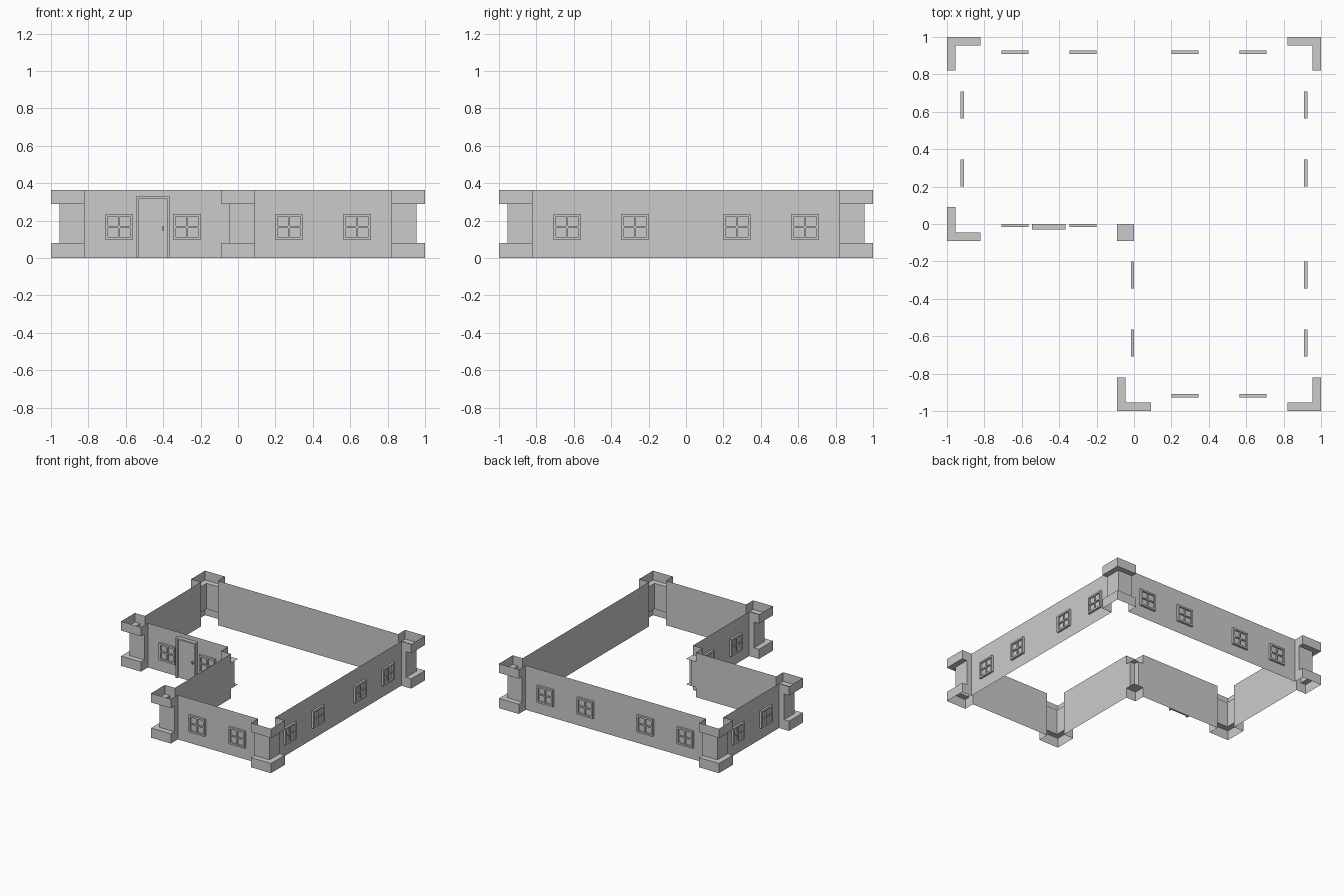
import bpy, bmesh, math
from mathutils import Matrix, Vector

if "Cube" in bpy.data.objects:
    bpy.data.objects.remove(bpy.data.objects["Cube"])

H = 0.365       # wall height
Z1, Z2 = 0.08, 0.29   # recess of the corner pillars
OUT, MID = 0.09, 0.045


def finish(bm, name, matrix=None):
    bmesh.ops.remove_doubles(bm, verts=bm.verts, dist=1e-5)
    bmesh.ops.recalc_face_normals(bm, faces=bm.faces)
    me = bpy.data.meshes.new(name)
    bm.to_mesh(me)
    bm.free()
    ob = bpy.data.objects.new(name, me)
    bpy.context.collection.objects.link(ob)
    if matrix:
        ob.matrix_world = matrix
    return ob


def quad(bm, *pts):
    return bm.faces.new([bm.verts.new(p) for p in pts])


def box(bm, x0, x1, y0, y1, z0, z1):
    m = Matrix.Translation(((x0 + x1) / 2, (y0 + y1) / 2, (z0 + z1) / 2)) @ \
        Matrix.Diagonal((x1 - x0, y1 - y0, z1 - z0, 1))
    bmesh.ops.create_cube(bm, size=1, matrix=m)


def wall(name, a, b):
    bm = bmesh.new()
    f = quad(bm, (*a, 0), (*b, 0), (*b, H), (*a, H))
    me = finish(bm, name).data
    # a is left and b right when seen from outside
    n = Vector((b[1] - a[1], a[0] - b[0], 0))
    if me.polygons[0].normal.dot(n) < 0:
        me.flip_normals()


def pillar(name, cx, cy, sx, sy, concave=False):
    bm = bmesh.new()
    e, root = (0, OUT) if concave else (-OUT, 0)

    def P(u, v, z):
        return (cx + sx * u, cy + sy * v, z)

    def strip(p, q, z0, z1):
        quad(bm, P(*p, z0), P(*q, z0), P(*q, z1), P(*p, z1))

    # upright faces and end returns to the walls
    for d, z0, z1 in ((OUT, 0, Z1), (MID, Z1, Z2), (OUT, Z2, H)):
        strip((e, d), (d, d), z0, z1)
        strip((d, d), (d, e), z0, z1)
        if abs(d - root) > 1e-4:
            strip((e, root), (e, d), z0, z1)
            strip((d, e), (root, e), z0, z1)
    # ledges
    for z in (Z1, Z2):
        if concave:
            quad(bm, P(0, 0, z), P(OUT, 0, z), P(OUT, OUT, z), P(0, OUT, z))
        else:
            quad(bm, P(e, MID, z), P(MID, MID, z), P(OUT, OUT, z), P(e, OUT, z))
            quad(bm, P(MID, e, z), P(OUT, e, z), P(OUT, OUT, z), P(MID, MID, z))
    finish(bm, name)


def window(name, x, y, angle):
    bm = bmesh.new()
    w, h, f, t = 0.0725, 0.07, 0.014, 0.017
    for s in (-1, 1):
        xs = sorted((s * w, s * (w - f)))
        zs = sorted((s * h, s * (h - f)))
        box(bm, *xs, -t, 0, -h, h)
        box(bm, -w + f, w - f, -t, 0, *zs)
    # glazing bars and pane
    box(bm, -0.005, 0.005, -t * 0.8, 0, -h + f, h - f)
    box(bm, -w + f, w - f, -t * 0.8, 0, -0.005, 0.005)
    box(bm, -w + f, w - f, -0.004, 0, -h + f, h - f)
    finish(bm, name, Matrix.Translation((x, y, 0.166)) @
           Matrix.Rotation(math.radians(angle), 4, 'Z'))


# walls, single sheets
W, E = 0.91, 0.82
wall("back_wall", (E, W), (-E, W))
wall("right_wall", (W, -E), (W, E))
wall("front_wall", (OUT, -W), (E, -W))
wall("inner_side_wall", (0, -OUT), (0, -E))
wall("inner_front_wall", (-E, 0), (-OUT, 0))
wall("left_wall", (-W, E), (-W, OUT))

# corner pillars
for name, cx, cy, sx, sy in (("back_left", -W, W, -1, 1), ("back_right", W, W, 1, 1),
                             ("front_right", W, -W, 1, -1), ("front_middle", 0, -W, -1, -1),
                             ("front_left", -W, 0, -1, -1)):
    pillar(name + "_pillar", cx, cy, sx, sy)
pillar("inner_pillar", 0, 0, -1, -1, concave=True)

# windows
A, B = 0.272, 0.636
for p in (-B, -A, A, B):
    window("back_window", p, W, 180)
    window("right_window", W, p, 90)
for p in (A, B):
    window("front_window", p, -W, 0)
    window("left_window", -W, p, -90)
    window("inner_front_window", -p, 0, 0)
    window("inner_side_window", 0, -p, -90)

# door frame, leaf and knob
bm = bmesh.new()
box(bm, -0.545, -0.533, -0.03, 0, 0, 0.33)
box(bm, -0.379, -0.367, -0.03, 0, 0, 0.33)
box(bm, -0.533, -0.379, -0.03, 0, 0.318, 0.33)
finish(bm, "door_frame")
bm = bmesh.new()
box(bm, -0.533, -0.379, -0.014, 0, 0, 0.318)
finish(bm, "door_leaf")
bm = bmesh.new()
box(bm, -0.407, -0.395, -0.028, -0.014, 0.148, 0.168)
finish(bm, "door_knob")
